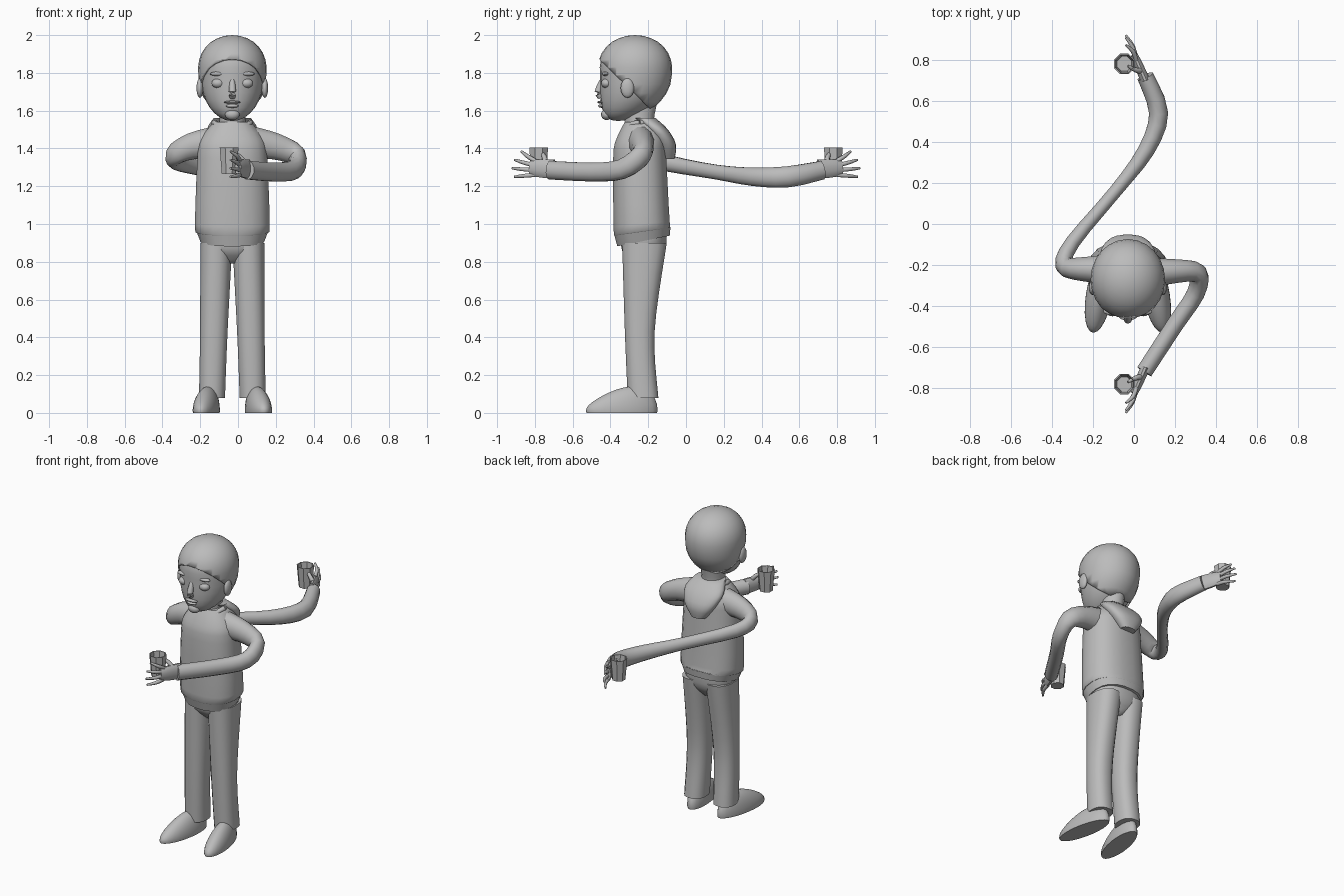
import bpy, bmesh, math
from mathutils import Vector

default_cube = bpy.data.objects.get("Cube")
if default_cube:
    bpy.data.objects.remove(default_cube, do_unlink=True)

GREY = (0.5, 0.5, 0.5, 1)
grey = bpy.data.materials.new("plain_grey")
grey.use_nodes = True
grey.diffuse_color = GREY
grey.node_tree.nodes["Principled BSDF"].inputs["Base Color"].default_value = GREY

MID = -0.03
UP = Vector((0, 0, 1))
SIDES = {"left": 1, "right": -1}


def finish(name, bm, angle=50):
    bmesh.ops.recalc_face_normals(bm, faces=bm.faces)
    mesh = bpy.data.meshes.new(name)
    bm.to_mesh(mesh)
    bm.free()
    mesh.materials.append(grey)
    part = bpy.data.objects.new(name, mesh)
    bpy.context.collection.objects.link(part)
    bpy.ops.object.select_all(action="DESELECT")
    part.select_set(True)
    bpy.context.view_layer.objects.active = part
    bpy.ops.object.shade_smooth_by_angle(angle=math.radians(angle))
    return part


def smooth(keys, steps=3):
    """Add in-between rows so that a few key rows give a flowing shape."""
    rows = []
    last = len(keys) - 1
    for i in range(last):
        before, after = keys[max(i - 1, 0)], keys[min(i + 2, last)]
        for k in range(steps):
            t = k / steps
            rows.append([b + (c - a) / 2 * t * (1 - t) ** 2 - (d - b) / 2 * t * t * (1 - t)
                         + (c - b) * t * t * (3 - 2 * t)
                         for a, b, c, d in zip(before, keys[i], keys[i + 1], after)])
    rows.append(keys[last])
    return rows


def skin(loops):
    """Join closed loops of points with faces and cap both ends."""
    bm = bmesh.new()
    rings = [[bm.verts.new(point) for point in loop] for loop in loops]
    for low, high in zip(rings, rings[1:]):
        for i in range(len(low)):
            bm.faces.new((low[i - 1], low[i], high[i], high[i - 1]))
    bm.faces.new(rings[0])
    bm.faces.new(rings[-1])
    return bm


def outline(sides, power=1):
    """Unit circle, squarer when the power is below one."""
    for i in range(sides):
        turn = math.tau * (i + 0.5) / sides
        c, s = math.cos(turn), math.sin(turn)
        yield math.copysign(abs(c) ** power, c), math.copysign(abs(s) ** power, s)


def stack(rings, x=MID, sides=20, power=0.85, tilt=0):
    """Upright loft through rows of height, half width, front and back."""
    loops = []
    for z, width, front, back in rings:
        middle, depth = (front + back) / 2, (back - front) / 2
        loops.append([(x + width * c, middle + depth * s, z + tilt * s * max(0, 1.1 - z))
                      for c, s in outline(sides, power)])
    return skin(loops)


def tube(name, rows, sides=12, flat=1):
    """Loft along rows of x, y, z and radius."""
    points = [Vector(row[:3]) for row in rows]
    loops = []
    for i, point in enumerate(points):
        ahead = points[min(i + 1, len(points) - 1)] - point
        behind = point - points[max(i - 1, 0)]
        along = (ahead.normalized() + behind.normalized()).normalized()
        across = along.cross(UP).normalized()
        over = across.cross(along) * flat
        radius = rows[i][3]
        loops.append([point + (across * c + over * s) * radius for c, s in outline(sides)])
    return finish(name, skin(loops))


def ball(shape, segments=24, rows=16):
    """Unit sphere reshaped by a rule on x, y and z."""
    bm = bmesh.new()
    bmesh.ops.create_uvsphere(bm, u_segments=segments, v_segments=rows, radius=1)
    for v in bm.verts:
        v.co = shape(*v.co)
    return bm


def blob(name, x, y, z, width, depth, height):
    def shape(a, b, c):
        return x + a * width, y + b * depth, z + c * height
    return finish(name, ball(shape, 14, 8))


def skull(x, y, z):
    """Full crown above, with a jaw that narrows and moves forward below."""
    crown, jaw = max(z, 0), min(z, 0)
    full = 1 + crown * 0.15
    return (MID + x * 0.17 * full, y * 0.185 * full - 0.27 - jaw * jaw * 0.09,
            1.79 + crown * 0.2 + jaw * 0.245)


# Head, and a hair shell trimmed along a slanting hairline
finish("head", ball(skull))
bm = ball(skull)
bmesh.ops.bisect_plane(bm, geom=bm.verts[:] + bm.edges[:] + bm.faces[:],
                       plane_co=(0, -0.46, 1.88), plane_no=(0, -1, -1), clear_outer=True)
low_faces = [f for f in bm.faces if f.calc_center_median().z < 1.62]
bmesh.ops.delete(bm, geom=low_faces, context="FACES")
hair = finish("hair", bm)
shell = hair.modifiers.new("thickness", "SOLIDIFY")
shell.thickness = 0.01
shell.offset = 1

# Face
tube("nose", smooth([(MID, -0.44, 1.77, 0.012), (MID, -0.465, 1.7, 0.02),
                     (MID, -0.45, 1.67, 0.015)]))
blob("upper_lip", MID, -0.45, 1.645, 0.045, 0.02, 0.008)
blob("lower_lip", MID, -0.445, 1.625, 0.035, 0.02, 0.01)
blob("chin", MID, -0.42, 1.58, 0.04, 0.03, 0.03)
for label, side in SIDES.items():
    eye = MID + side * 0.075
    blob(label + "_eyelid", eye, -0.42, 1.745, 0.036, 0.03, 0.026)
    blob(label + "_brow", eye, -0.425, 1.795, 0.045, 0.02, 0.012)
    blob(label + "_ear", MID + side * 0.172, -0.31, 1.72, 0.018, 0.036, 0.052)

# Neck, sweater, hem and hood
finish("neck", stack(smooth([(1.46, 0.085, -0.33, -0.15), (1.54, 0.07, -0.325, -0.17),
                             (1.65, 0.07, -0.34, -0.15)]), power=1))
sweater = smooth([(0.96, 0.19, -0.38, -0.08), (1, 0.2, -0.385, -0.085),
                  (1.35, 0.187, -0.387, -0.103), (1.45, 0.17, -0.37, -0.11),
                  (1.54, 0.1, -0.325, -0.15)])
finish("sweater", stack(sweater, tilt=0.15))
hem = [(0.91, 0.17, -0.365, -0.085), (0.965, 0.192, -0.382, -0.08)]
finish("sweater_hem", stack(hem, tilt=0.15), 30)
finish("hood", stack(smooth([(1.345, 0.05, -0.13, -0.06), (1.42, 0.105, -0.16, -0.052),
                             (1.5, 0.135, -0.21, -0.095), (1.56, 0.1, -0.28, -0.16)])))

# Collar dipping to a point at the front
collar = []
for i in range(17):
    turn = math.tau * i / 16
    s = math.sin(turn)
    dip = 0.07 * max(0, -s) ** 3
    collar.append((MID + 0.095 * math.cos(turn), 0.09 * s - 0.245, 1.535 - dip, 0.016))
tube("collar", collar, sides=8)

# Trousers
finish("hips", stack(smooth([(0.79, 0.03, -0.28, -0.16), (0.86, 0.15, -0.34, -0.11),
                             (0.95, 0.165, -0.345, -0.1)])))
leg = smooth([(0.08, 0.07, -0.31, -0.145), (0.43, 0.074, -0.325, -0.165),
              (0.9, 0.086, -0.34, -0.1)], steps=5)
for label, side in SIDES.items():
    bm = stack(leg, x=MID + side * 0.11, sides=16)
    for v in bm.verts:
        v.co.x -= side * 0.028 * v.co.z
    finish(label + "_trouser_leg", bm)

    # Shoe with a flat sole, low toe and outward turn
    def shoe(x, y, z):
        height = max(z, 0) * (0.12 + 0.05 * y)
        return (MID + side * (0.138 - 0.03 * y) + x * 0.066, y * 0.19 - 0.34,
                height + (0.012 if z > -0.1 else 0))
    finish(label + "_shoe", ball(shoe))

# Arms
tube("left_arm", smooth([(0.07, -0.24, 1.43, 0.075), (0.2, -0.23, 1.41, 0.06),
                         (0.31, -0.24, 1.36, 0.048), (0.3, -0.34, 1.29, 0.045),
                         (0.2, -0.49, 1.275, 0.043), (0.05, -0.72, 1.285, 0.042)]), flat=1.2)
tube("right_arm", smooth([(-0.12, -0.22, 1.43, 0.075), (-0.25, -0.22, 1.41, 0.06),
                          (-0.34, -0.2, 1.36, 0.045), (-0.3, -0.09, 1.32, 0.037),
                          (-0.09, 0.16, 1.275, 0.033), (0.06, 0.36, 1.25, 0.042),
                          (0.12, 0.54, 1.25, 0.048), (0.055, 0.72, 1.285, 0.042)]), flat=1.2)

# Hands, one reaching forward and one back, each holding a cup
for label, side in SIDES.items():
    away = -side
    tube(label + "_palm", smooth([(0.055, away * 0.7, 1.29, 0.024), (0.02, away * 0.78, 1.295, 0.022),
                                  (0, away * 0.825, 1.298, 0.018)]), flat=2.2)
    for k, finger in enumerate(("index", "middle", "ring", "little")):
        root = 1.335 - 0.025 * k
        tip = 1.385 - 0.045 * k
        reach = 0.92 - 0.012 * (k - 2) ** 2
        tube(f"{label}_{finger}_finger",
             smooth([(0.01, away * 0.8, root, 0.012),
                     (-0.005, away * (0.81 + reach) / 2, (root + tip) / 2, 0.011),
                     (-0.04, away * reach, tip, 0.006)]), sides=8)
    tube(label + "_thumb", smooth([(0.04, away * 0.745, 1.32, 0.015), (0.01, away * 0.75, 1.355, 0.013),
                                   (-0.03, away * 0.77, 1.385, 0.007)]), sides=8)
    middle = away * 0.78
    cup = [(z, r, middle - r, middle + r)
           for z, r in ((1.265, 0.042), (1.405, 0.054), (1.405, 0.048), (1.285, 0.038))]
    finish(label + "_cup", stack(cup, x=-0.047, sides=8, power=1), 30)
